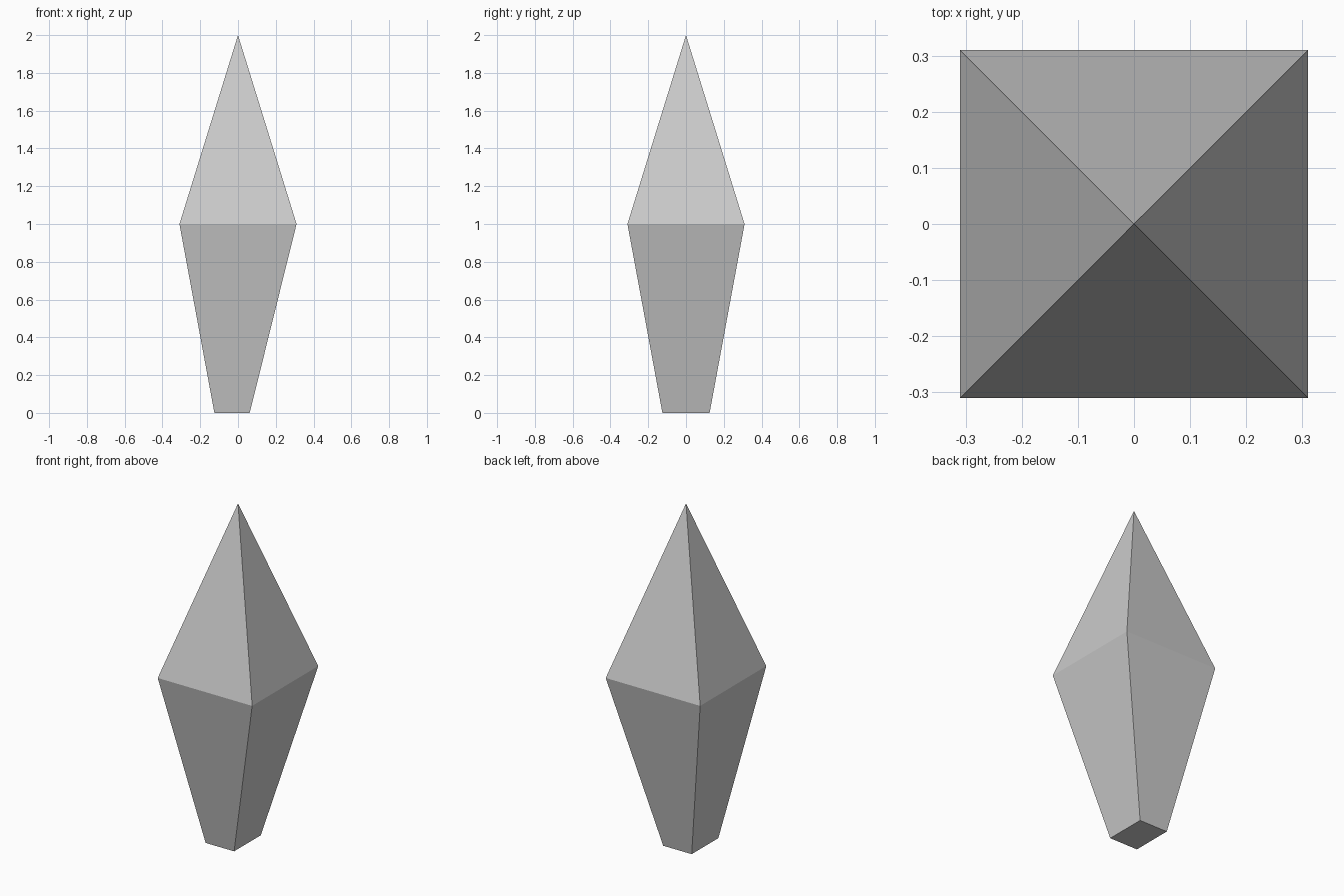
import bpy, bmesh

if "Cube" in bpy.data.objects:
    bpy.data.objects.remove(bpy.data.objects["Cube"])


def ring(bm, x0, x1, half_y, z):
    """Rectangular ring of four vertices, counter-clockwise from above."""
    return [bm.verts.new((x, y, z)) for x, y in
            ((x0, -half_y), (x1, -half_y), (x1, half_y), (x0, half_y))]


bm = bmesh.new()
foot = ring(bm, -0.125, 0.062, 0.125, 0.0)
waist = ring(bm, -0.31, 0.31, 0.31, 1.0)
tip = bm.verts.new((0, 0, 2.0))

# Closed base, tapering lower shaft and pointed upper pyramid
bm.faces.new(foot[::-1])
for i in range(4):
    j = (i + 1) % 4
    bm.faces.new((foot[i], foot[j], waist[j], waist[i]))
    bm.faces.new((waist[i], waist[j], tip))
bmesh.ops.recalc_face_normals(bm, faces=bm.faces)

mesh = bpy.data.meshes.new("crystal")
bm.to_mesh(mesh)
bm.free()
bpy.context.collection.objects.link(bpy.data.objects.new("crystal", mesh))
